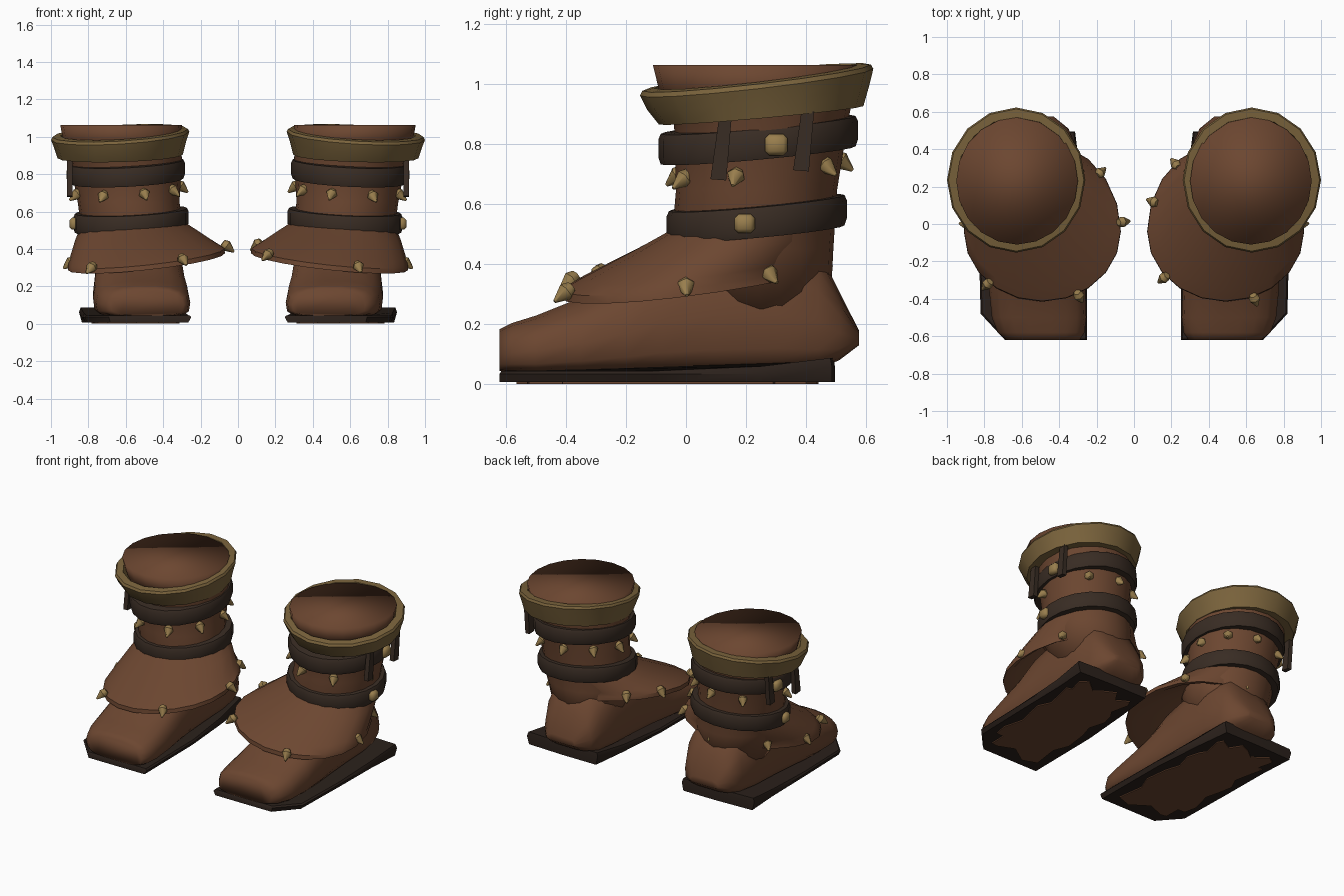
import bpy, bmesh, math
from mathutils import Vector, Matrix

if "Cube" in bpy.data.objects:
    bpy.data.objects.remove(bpy.data.objects["Cube"])


def mat(name, col):
    m = bpy.data.materials.new(name)
    m.diffuse_color = (*col, 1)
    m.use_nodes = True
    m.node_tree.nodes["Principled BSDF"].inputs["Base Color"].default_value = m.diffuse_color
    return m


LEATHER = mat("brown leather", (0.150, 0.062, 0.030))
GOLD = mat("olive trim", (0.195, 0.125, 0.045))
BELT = mat("dark belt", (0.040, 0.025, 0.017))
BONE = mat("tan spike", (0.32, 0.21, 0.075))
SOLE = mat("dark sole", (0.024, 0.015, 0.011))


def finish(bm, name, s, *mats, angle=40):
    """Mirror to the given side, fix normals, make the object and shade it."""
    for v in bm.verts:
        v.co.x *= s
    bmesh.ops.recalc_face_normals(bm, faces=bm.faces)
    me = bpy.data.meshes.new(name)
    bm.to_mesh(me)
    bm.free()
    for m in mats:
        me.materials.append(m)
    ob = bpy.data.objects.new(name, me)
    bpy.context.collection.objects.link(ob)
    bpy.ops.object.select_all(action='DESELECT')
    ob.select_set(True)
    bpy.context.view_layer.objects.active = ob
    bpy.ops.object.shade_smooth_by_angle(angle=math.radians(angle))


def ellipse(cx, cy, z, rx, ry, tx=0, ty=0, back=None, n=20):
    """Horizontal ring tilted by slopes tx and ty; back = radius of the rear half."""
    pts = []
    for i in range(n):
        a = 2 * math.pi * i / n
        dx = rx * math.cos(a)
        dy = (back if back and math.sin(a) > 0 else ry) * math.sin(a)
        pts.append(Vector((cx + dx, cy + dy, z + tx * dx + ty * dy)))
    return pts


def section(y, x0, x1, z0, z1, n=18):
    """Upright foot section: boxy below, rounded above."""
    pts = []
    for i in range(n):
        a = 2 * math.pi * i / n
        c, d = math.cos(a), math.sin(a)
        e = 0.5 if d < 0 else 0.8
        x = math.copysign(abs(c) ** e, c)
        z = math.copysign(abs(d) ** e, d)
        zm = z0 + (z1 - z0) * 0.4
        pts.append(Vector(((x0 + x1) / 2 + x * (x1 - x0) / 2, y,
                           zm + z * ((z1 - zm) if z > 0 else (zm - z0)))))
    return pts


def loft(rings, closed=False):
    bm = bmesh.new()
    vs = [[bm.verts.new(p) for p in r] for r in rings]
    n = len(vs[0])
    pairs = list(zip(vs, vs[1:])) + ([(vs[-1], vs[0])] if closed else [])
    for a, b in pairs:
        for i in range(n):
            j = (i + 1) % n
            bm.faces.new((a[i], a[j], b[j], b[i]))
    if not closed:
        bm.faces.new(vs[0])
        bm.faces.new(vs[-1])
    return bm


def add_spike(bm, p, out):
    """Six-sided barb on a short shank, drooping outward."""
    d = (out + Vector((0, 0, -0.8))).normalized()
    rot = d.to_track_quat('Z', 'Y').to_matrix().to_4x4()
    base = p + out * 0.01 + Vector((0, 0, 0.016))
    for r1, r2, h, off in ((0.020, 0.031, 0.026, -0.013), (0.031, 0.006, 0.052, 0.026)):
        bmesh.ops.create_cone(bm, cap_ends=True, segments=6, radius1=r1, radius2=r2,
                              depth=h, matrix=Matrix.Translation(base + d * off) @ rot)


def add_box(bm, p, size, rot=Matrix()):
    return bmesh.ops.create_cube(bm, size=1, matrix=Matrix.Translation(p) @ rot
                                 @ Matrix.Diagonal((*size, 1)))


def boot(s, side, rim_spikes):
    # foot
    foot = [(-0.62, .29, .68, .045, .185), (-0.58, .265, .73, .04, .205),
            (-0.50, .255, .76, .035, .23), (-0.35, .26, .775, .035, .29),
            (-0.20, .275, .775, .035, .37), (-0.08, .285, .77, .035, .46),
            (0.10, .295, .76, .035, .52), (0.30, .30, .755, .04, .52),
            (0.44, .32, .73, .05, .45), (0.51, .35, .70, .08, .31),
            (0.575, .43, .64, .13, .18)]
    finish(loft([section(*f) for f in foot]), side + "_foot", s, LEATHER, angle=80)

    # leg shaft with closed top
    shaft = [(.535, .25, .25, .22, .23), (.555, .22, .45, .275, .27),
             (.585, .235, .65, .272, .268), (.60, .25, .88, .30, .29),
             (.62, .235, .98, .315, .325), (.625, .23, 1.062, .325, .34)]
    finish(loft([ellipse(*r) for r in shaft]), side + "_leg_shaft", s, LEATHER, angle=120)

    # flared cuff
    cuff = [(.63, .25, .895, .335, .34, -.03, .09), (.63, .24, .955, .352, .37, -.05, .11),
            (.63, .235, 1.005, .37, .388, -.06, .115), (.63, .235, 1.02, .362, .38, -.06, .115),
            (.627, .232, 1.024, .322, .338, -.06, .115), (.61, .25, .90, .28, .28, -.03, .09)]
    finish(loft([ellipse(*r, n=16) for r in cuff], True), side + "_cuff", s, GOLD)

    # two belts
    for name, cx, cy, z, rx, ry in (("upper_belt", .592, .24, .815, .308, .332),
                                    ("lower_belt", .572, .235, .555, .308, .300)):
        prof = [(-.06, -.055), (-.008, -.053), (0, -.03), (0, .03), (-.008, .048), (-.06, .052)]
        finish(loft([ellipse(cx, cy, z + h, rx + o, ry + o, -.05, .092) for o, h in prof], True),
               side + "_" + name, s, BELT)

    # ankle flap: tilted egg-shaped skirt with a thick rim
    flap = [(.565, .22, .535, .275, .27, -.04, .08, .26), (.545, .14, .475, .325, .315, -.08, .10, .34),
            (.51, .01, .392, .39, .365, -.107, .12, .43), (.49, -.04, .358, .418, .372, -.107, .12, .475),
            (.49, -.04, .332, .42, .375, -.107, .12, .478), (.50, -.01, .342, .385, .34, -.107, .12, .43),
            (.555, .18, .47, .25, .25, -.04, .08, .25)]
    finish(loft([ellipse(*r) for r in flap], True), side + "_ankle_flap", s, LEATHER)

    # spikes on the flap rim (angle, inset factor) and around the shaft
    bm = bmesh.new()
    for deg, k in rim_spikes:
        a = math.radians(deg)
        dx = .42 * k * math.cos(a)
        dy = (.475 if math.sin(a) > 0 else .375) * k * math.sin(a)
        add_spike(bm, Vector((.49 + dx, -.04 + dy, .35 - .107 * dx + .12 * dy)),
                  Vector((math.cos(a), math.sin(a), 0)))
    for deg in (-15, -62, -108, -148, 172, 135, 97, 55):
        a = math.radians(deg)
        dx, dy = .272 * math.cos(a), .268 * math.sin(a)
        add_spike(bm, Vector((.588 + dx, .238 + dy, .70 - .06 * dx + .10 * dy)),
                  Vector((math.cos(a), math.sin(a), 0)))
    finish(bm, side + "_spikes", s, BONE, angle=62)

    # belt studs on the outer side
    bm = bmesh.new()
    add_box(bm, Vector((.892, .30, .797)), (.05, .076, .07))
    add_box(bm, Vector((.876, .195, .535)), (.05, .068, .064))
    bmesh.ops.bevel(bm, geom=bm.edges[:], offset=.014, segments=1, affect='EDGES')
    finish(bm, side + "_studs", s, BONE, angle=60)

    # hanging strap ends
    bm = bmesh.new()
    for y, zlow, ztop in ((.12, .68, .88), (.395, .71, .91)):
        rot = Matrix.Rotation(-.1, 4, 'X')
        box = add_box(bm, Vector((.90, y, (zlow + ztop) / 2)), (.03, .042, ztop - zlow), rot)
        for v in box["verts"]:
            if v.co.z < .78:
                v.co.y += (v.co.y - y) * .25
    finish(bm, side + "_straps", s, BELT)

    # sole: thin slab flaring outward, raised at the heel, leather patch underneath
    outline = [(.25, -.62), (.69, -.62), (.82, -.48), (.83, -.1), (.835, .25),
               (.85, .485), (.58, .495), (.315, .495), (.285, .25), (.255, -.1)]
    n = len(outline)
    bm = bmesh.new()
    low = [bm.verts.new((.55 + (x - .55) * .95, y, .008)) for x, y in outline]
    mid = [bm.verts.new((x, y, .062 if y > .4 else .035)) for x, y in outline]
    top = [bm.verts.new((.55 + (x - .55) * .97, y * .99, .088 if y > .4 else .06 if y > .2 else .045))
           for x, y in outline]
    for a, b in ((low, mid), (mid, top)):
        for i in range(n):
            j = (i + 1) % n
            bm.faces.new((a[i], a[j], b[j], b[i]))
    bm.faces.new(top)
    bm.faces.new(low)
    finish(bm, side + "_sole", s, SOLE)

    bm = bmesh.new()
    edge = []
    for i in range(n):
        p, q = Vector(outline[i]), Vector(outline[(i + 1) % n])
        for t, k in ((0, .74), (.33, .80), (.66, .66)):
            v = p.lerp(q, t)
            edge.append(((.55 + (v.x - .55) * k), -.05 + (v.y + .05) * (k + .1)))
    plate = bm.faces.new([bm.verts.new((x, y, .009)) for x, y in edge])
    ext = bmesh.ops.extrude_face_region(bm, geom=[plate])["geom"]
    for v in ext:
        if isinstance(v, bmesh.types.BMVert):
            v.co.z = 0.001
    finish(bm, side + "_sole_patch", s, LEATHER)


boot(1, "right", [(5, .94), (42, .97), (82, 1), (130, .96), (160, .95), (220, 1), (291, 1)])
boot(-1, "left", [(5, .94), (42, .97), (88, 1), (138, .96), (174, 1), (243, 1), (313, 1)])
